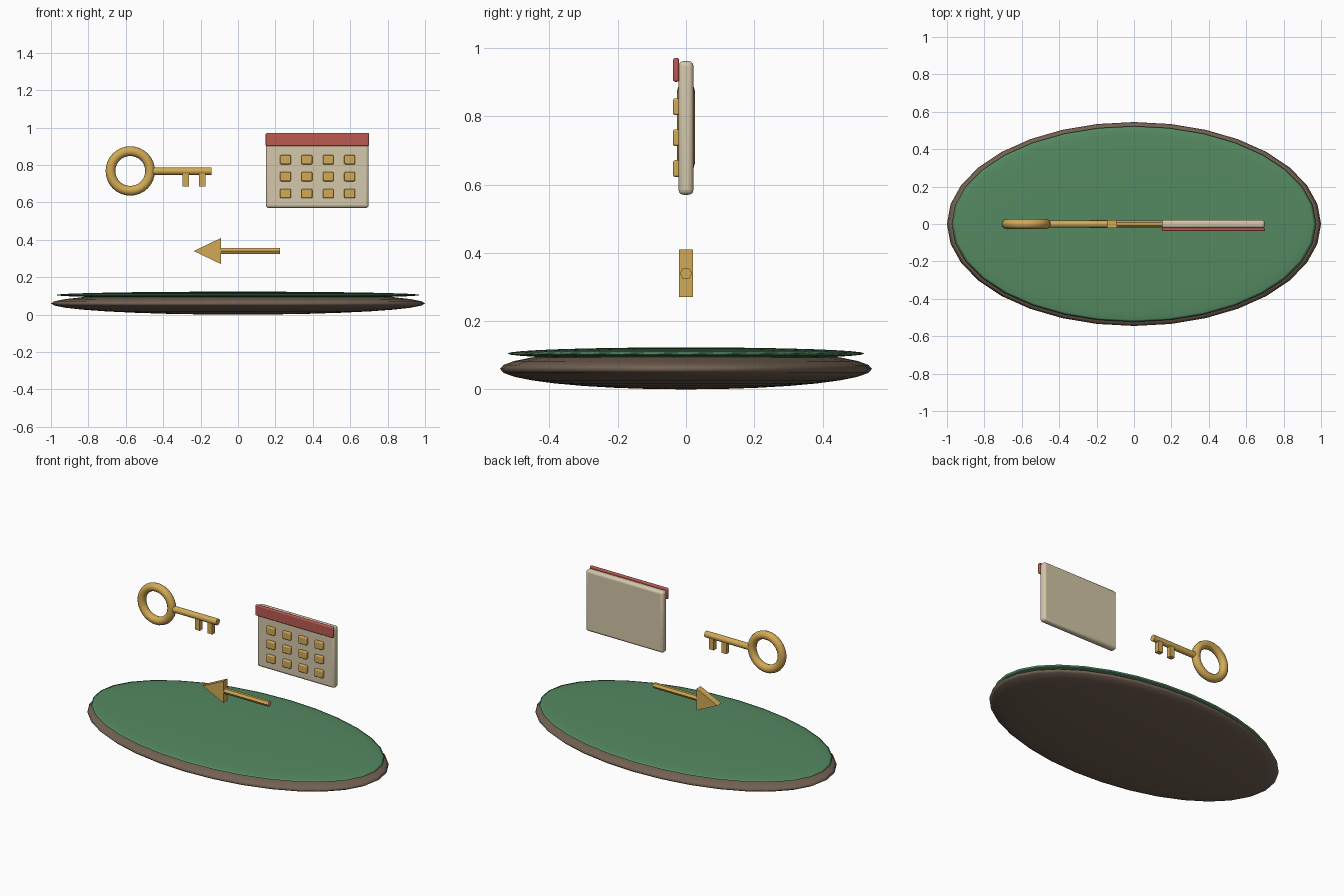
import bpy, bmesh
from math import radians

if "Cube" in bpy.data.objects:
    bpy.data.objects.remove(bpy.data.objects["Cube"])


def material(name, rgb):
    m = bpy.data.materials.new(name)
    m.diffuse_color = (*rgb, 1)
    m.use_nodes = True
    m.node_tree.nodes["Principled BSDF"].inputs["Base Color"].default_value = m.diffuse_color
    return m


BROWN = material("brown", (0.17, 0.12, 0.085))
GREEN = material("green", (0.09, 0.25, 0.12))
GOLD = material("gold", (0.65, 0.40, 0.09))
CREAM = material("cream", (0.66, 0.57, 0.40))
RED = material("red", (0.50, 0.10, 0.08))


def finish(name, mat, smooth=True):
    o = bpy.context.object
    o.name = name
    o.data.materials.append(mat)
    bpy.ops.object.transform_apply(location=False, rotation=True, scale=True)
    if smooth:
        bpy.ops.object.shade_smooth_by_angle(angle=radians(40))
    return o


def disc(name, mat, z, radii):
    bpy.ops.mesh.primitive_uv_sphere_add(segments=32, ring_count=16, location=(0, 0, z))
    bpy.context.object.scale = radii
    o = finish(name, mat, False)
    bpy.ops.object.shade_smooth()
    return o


def box(name, mat, loc, size, bevel=0.0):
    bpy.ops.mesh.primitive_cube_add(size=1, location=loc)
    bpy.context.object.scale = size
    o = finish(name, mat, False)
    if bevel:
        b = o.modifiers.new("bevel", 'BEVEL')
        b.width, b.segments = bevel, 3
        bpy.ops.object.shade_smooth_by_angle(angle=radians(40))
    return o


def rod(name, mat, x0, x1, z, r, sides, smooth):
    bpy.ops.mesh.primitive_cylinder_add(vertices=sides, radius=r, depth=x1 - x0,
                                        location=((x0 + x1) / 2, 0, z),
                                        rotation=(0, radians(90), 0))
    return finish(name, mat, smooth)


# oval base: flattened spheres
disc("base_rim", BROWN, 0.06, (1.0, 0.545, 0.06))
disc("base_top", GREEN, 0.105, (0.975, 0.523, 0.018))

# key
bpy.ops.mesh.primitive_torus_add(major_segments=32, minor_segments=12, major_radius=0.106,
                                 minor_radius=0.026, location=(-0.576, 0, 0.768),
                                 rotation=(radians(90), 0, 0))
finish("key_ring", GOLD)
rod("key_shaft", GOLD, -0.47, -0.143, 0.767, 0.02, 16, True)
for i, x in enumerate((-0.279, -0.19)):
    box(f"key_tooth_{i + 1}", GOLD, (x, 0, 0.722), (0.035, 0.03, 0.076))

# arrow: hexagonal shaft and triangular prism head
shaft = rod("arrow_shaft", GOLD, -0.10, 0.225, 0.34, 0.018, 6, False)
shaft.rotation_euler.x = radians(90) if abs(max(v.co.y for v in shaft.data.vertices)) < 0.017 else 0
bm = bmesh.new()
face = bm.faces.new([bm.verts.new(p) for p in
                     ((-0.237, -0.021, 0.34), (-0.09, -0.021, 0.27), (-0.09, -0.021, 0.41))])
ext = bmesh.ops.extrude_face_region(bm, geom=[face])
bmesh.ops.translate(bm, vec=(0, 0.042, 0),
                    verts=[g for g in ext["geom"] if isinstance(g, bmesh.types.BMVert)])
bmesh.ops.recalc_face_normals(bm, faces=bm.faces)
mesh = bpy.data.meshes.new("arrow_head")
bm.to_mesh(mesh)
bm.free()
mesh.materials.append(GOLD)
bpy.context.collection.objects.link(bpy.data.objects.new("arrow_head", mesh))

# calendar
box("calendar_page", CREAM, (0.424, 0, 0.766), (0.55, 0.044, 0.392), 0.015)
box("calendar_header", RED, (0.424, -0.029, 0.936), (0.552, 0.018, 0.07), 0.007)
for row in range(3):
    for col in range(4):
        box(f"day_{row * 4 + col + 1}", GOLD,
            (0.254 + 0.1143 * col, -0.028, 0.828 - 0.0905 * row), (0.058, 0.02, 0.049), 0.006)
